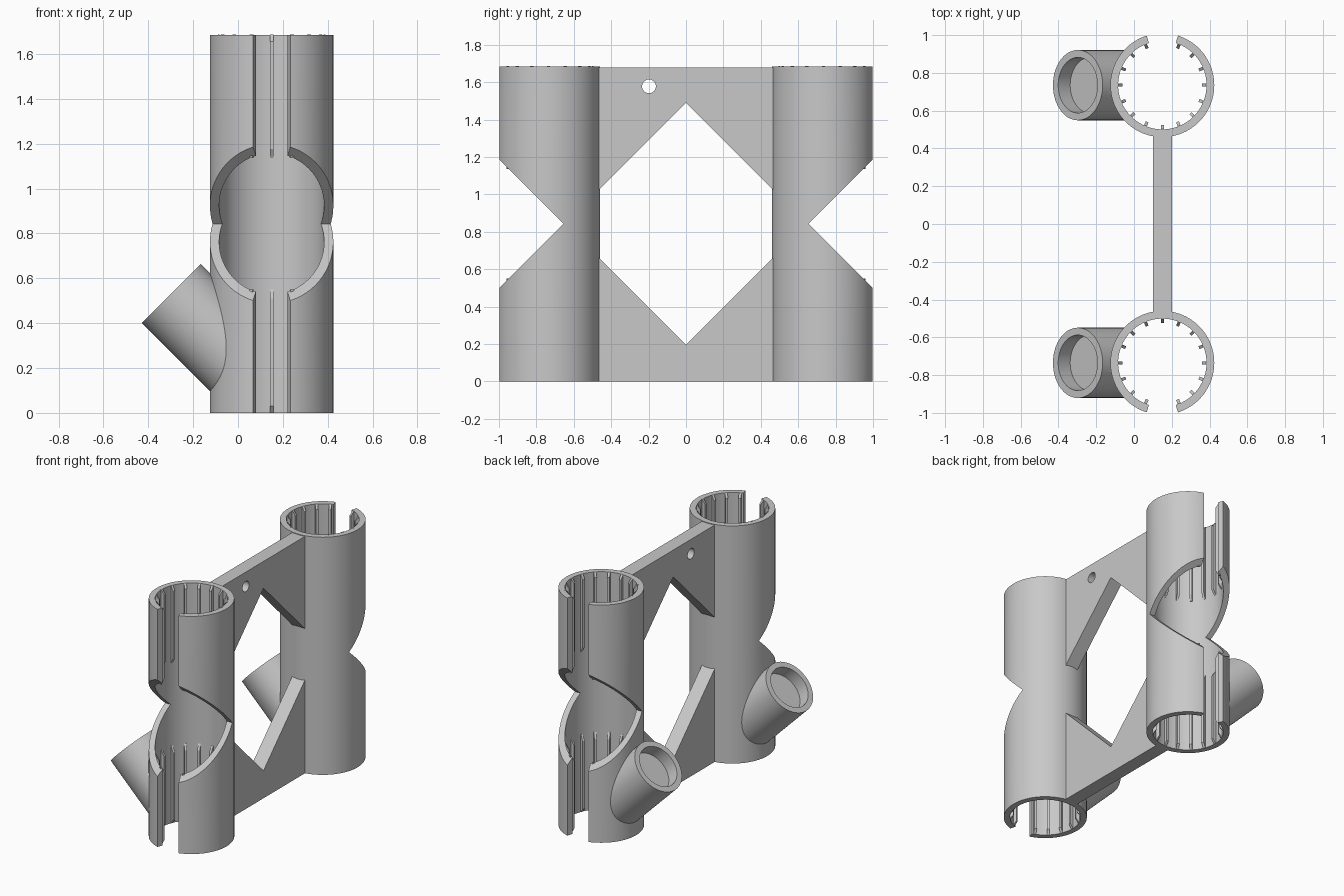
import bpy, bmesh
from math import sin, cos, pi, radians
from mathutils import Matrix, Vector

if "Cube" in bpy.data.objects:
    bpy.data.objects.remove(bpy.data.objects["Cube"], do_unlink=True)

HEIGHT, MID = 1.685, 0.843          # overall height and notch level
AXIS_X, AXIS_Y = 0.15, 0.735        # tube axis position
R_OUT, R_IN = 0.275, 0.234          # tube radii

grey = bpy.data.materials.new("plain grey")
grey.use_nodes = True
grey.diffuse_color = (0.58, 0.58, 0.58, 1)
grey.node_tree.nodes["Principled BSDF"].inputs["Base Color"].default_value = (0.58, 0.58, 0.58, 1)

# Bases that stand a flat profile up in the YZ or XZ plane
YZ = Matrix(((0, 0, 1, 0), (1, 0, 0, 0), (0, 1, 0, 0), (0, 0, 0, 1)))
XZ = Matrix(((1, 0, 0, 0), (0, 0, -1, 0), (0, 1, 0, 0), (0, 0, 0, 1)))


def circle(r, n=96):
    return [(r * cos(2 * pi * i / n), r * sin(2 * pi * i / n)) for i in range(n)]


def add_prism(bm, points, low, high, matrix):
    """Extrude a flat profile from low to high along its own z."""
    bottom = [bm.verts.new(matrix @ Vector((x, y, low))) for x, y in points]
    top = [bm.verts.new(matrix @ Vector((x, y, high))) for x, y in points]
    bm.faces.new(bottom[::-1])
    bm.faces.new(top)
    for i in range(len(points)):
        j = (i + 1) % len(points)
        bm.faces.new((bottom[i], bottom[j], top[j], top[i]))


def make(name, prisms):
    bm = bmesh.new()
    for prism in prisms:
        add_prism(bm, *prism)
    bmesh.ops.recalc_face_normals(bm, faces=bm.faces)
    mesh = bpy.data.meshes.new(name)
    bm.to_mesh(mesh)
    bm.free()
    mesh.materials.append(grey)
    obj = bpy.data.objects.new(name, mesh)
    bpy.context.collection.objects.link(obj)
    return obj


def activate(obj):
    bpy.ops.object.select_all(action='DESELECT')
    obj.select_set(True)
    bpy.context.view_layer.objects.active = obj


def combine(obj, operation, *prism):
    """Apply a boolean with a temporary prism."""
    tool = make("cutter", [prism])
    tool.hide_render = True
    mod = obj.modifiers.new("cut", 'BOOLEAN')
    mod.operation, mod.solver, mod.object = operation, 'EXACT', tool
    activate(obj)
    bpy.ops.object.modifier_apply(modifier=mod.name)
    bpy.data.objects.remove(tool, do_unlink=True)


parts = []
for side, s in (("front", -1), ("back", 1)):
    place = Matrix.Translation((AXIS_X, s * AXIS_Y, 0))
    outward = place @ Matrix.Rotation(s * pi / 2, 4, 'Z')   # local x points out of the slot

    # Tube with its slanted side socket
    tube = make(side + "_tube", [(circle(R_OUT), 0, HEIGHT, place)])
    branch = Matrix.Translation((-0.2975, s * AXIS_Y, 0.5325)) @ Matrix.Rotation(radians(135), 4, 'Y')
    combine(tube, 'UNION', circle(0.186, 64), 0, 0.45, branch)
    combine(tube, 'DIFFERENCE', circle(0.147, 64), -0.1, 0.09, branch)

    # Main bore, lengthwise slot and V notch
    combine(tube, 'DIFFERENCE', circle(R_IN), -0.1, HEIGHT + 0.1, place)
    a = radians(17.6)
    wedge = [(0, 0), (0.5 * cos(a), -0.5 * sin(a)), (0.5 * cos(a), 0.5 * sin(a))]
    combine(tube, 'DIFFERENCE', wedge, -0.1, HEIGHT + 0.1, outward)
    notch = [(s * 0.655, MID), (s * 1.155, MID - 0.5), (s * 1.155, MID + 0.5)]
    combine(tube, 'DIFFERENCE', notch, -0.4, 0.7, YZ)
    parts.append(tube)

    # Grip ribs inside both ends, tapered into the wall
    lower = [(0.24, 0.0), (0.232, 0.0), (0.21, 0.03), (0.21, 0.51), (0.232, 0.55), (0.24, 0.55)]
    upper = [(r, 2 * MID - z) for r, z in lower]
    prisms = []
    for k in range(-7, 8):
        turn = place @ Matrix.Rotation(-s * pi / 2 + radians(22.5 * k), 4, 'Z') @ XZ
        prisms += [(lower, -0.008, 0.008, turn), (upper, -0.008, 0.008, turn)]
    parts.append(make(side + "_grip_ribs", prisms))

# Web plates joining the tubes, leaving a six-sided opening
END, TIP = 0.48, 0.647
top = HEIGHT - 0.005
upper_web = make("upper_web", [([(-END, top), (-END, MID + TIP - END), (0, MID + TIP),
                                 (END, MID + TIP - END), (END, top)], 0.1, 0.2, YZ)])
lower_web = make("lower_web", [([(-END, 0), (END, 0), (END, MID - TIP + END),
                                 (0, MID - TIP), (-END, MID - TIP + END)], 0.1, 0.2, YZ)])
combine(upper_web, 'DIFFERENCE', circle(0.037, 32), 0, 0.3,
        Matrix.Translation((0, -0.198, 1.578)) @ YZ)
parts += [upper_web, lower_web]

for part in parts:
    activate(part)
    bpy.ops.object.shade_smooth_by_angle(angle=radians(25))
